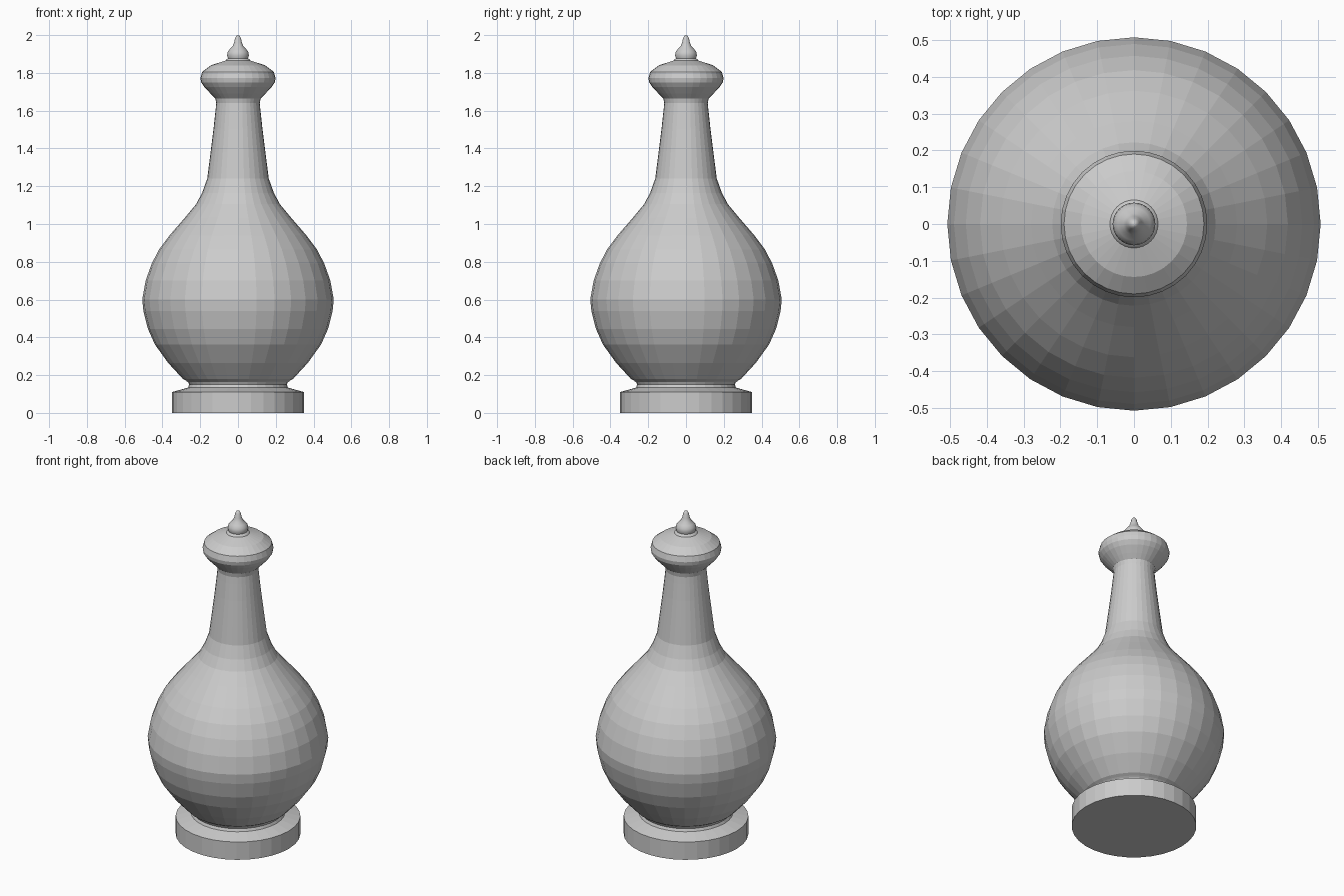
import bpy, bmesh, math

if "Cube" in bpy.data.objects:
    bpy.data.objects.remove(bpy.data.objects["Cube"])

SIDES = 32

def lathe(name, profile):
    """Revolve (radius, height) points around z; radius 0 closes to a pole."""
    bm = bmesh.new()
    rings = []
    for r, z in profile:
        if r == 0:
            rings.append([bm.verts.new((0, 0, z))] * SIDES)
        else:
            rings.append([bm.verts.new((r * math.cos(2 * math.pi * i / SIDES),
                                        r * math.sin(2 * math.pi * i / SIDES), z))
                          for i in range(SIDES)])
    for a, b in zip(rings, rings[1:]):
        for i in range(SIDES):
            j = (i + 1) % SIDES
            bm.faces.new(list(dict.fromkeys((a[i], a[j], b[j], b[i]))))
    for ring in (rings[0], rings[-1]):
        if ring[0] is not ring[1]:
            bm.faces.new(ring)
    bmesh.ops.recalc_face_normals(bm, faces=bm.faces)
    mesh = bpy.data.meshes.new(name)
    bm.to_mesh(mesh)
    bm.free()
    obj = bpy.data.objects.new(name, mesh)
    bpy.context.collection.objects.link(obj)
    return obj

# round foot with a narrow waist above it
lathe("foot", [(0.35, 0), (0.35, 0.11), (0.265, 0.134), (0.258, 0.15),
               (0.265, 0.163), (0.275, 0.17)])

# bulb, tapering neck and flared collar in one turned piece
lathe("bottle_body", [
    (0.27, 0.168), (0.292, 0.18), (0.37, 0.265), (0.44, 0.362), (0.477, 0.445),
    (0.501, 0.54), (0.507, 0.6), (0.489, 0.70), (0.457, 0.79), (0.418, 0.865),
    (0.362, 0.94), (0.28, 1.035), (0.222, 1.105), (0.19, 1.165), (0.163, 1.24),
    (0.145, 1.38), (0.13, 1.5), (0.119, 1.60), (0.115, 1.64), (0.12, 1.665),
    (0.145, 1.69), (0.178, 1.725), (0.195, 1.75), (0.199, 1.772),
    (0.19, 1.805), (0.144, 1.84), (0.067, 1.865)])

# pointed finial
finial = lathe("finial", [
    (0.067, 1.862), (0.062, 1.872), (0.053, 1.877), (0.058, 1.892), (0.055, 1.91),
    (0.044, 1.925), (0.029, 1.94), (0.021, 1.96), (0.015, 1.985),
    (0.008, 1.997), (0, 2.0)])
bpy.context.view_layer.objects.active = finial
finial.select_set(True)
bpy.ops.object.shade_smooth_by_angle(angle=math.radians(50))
